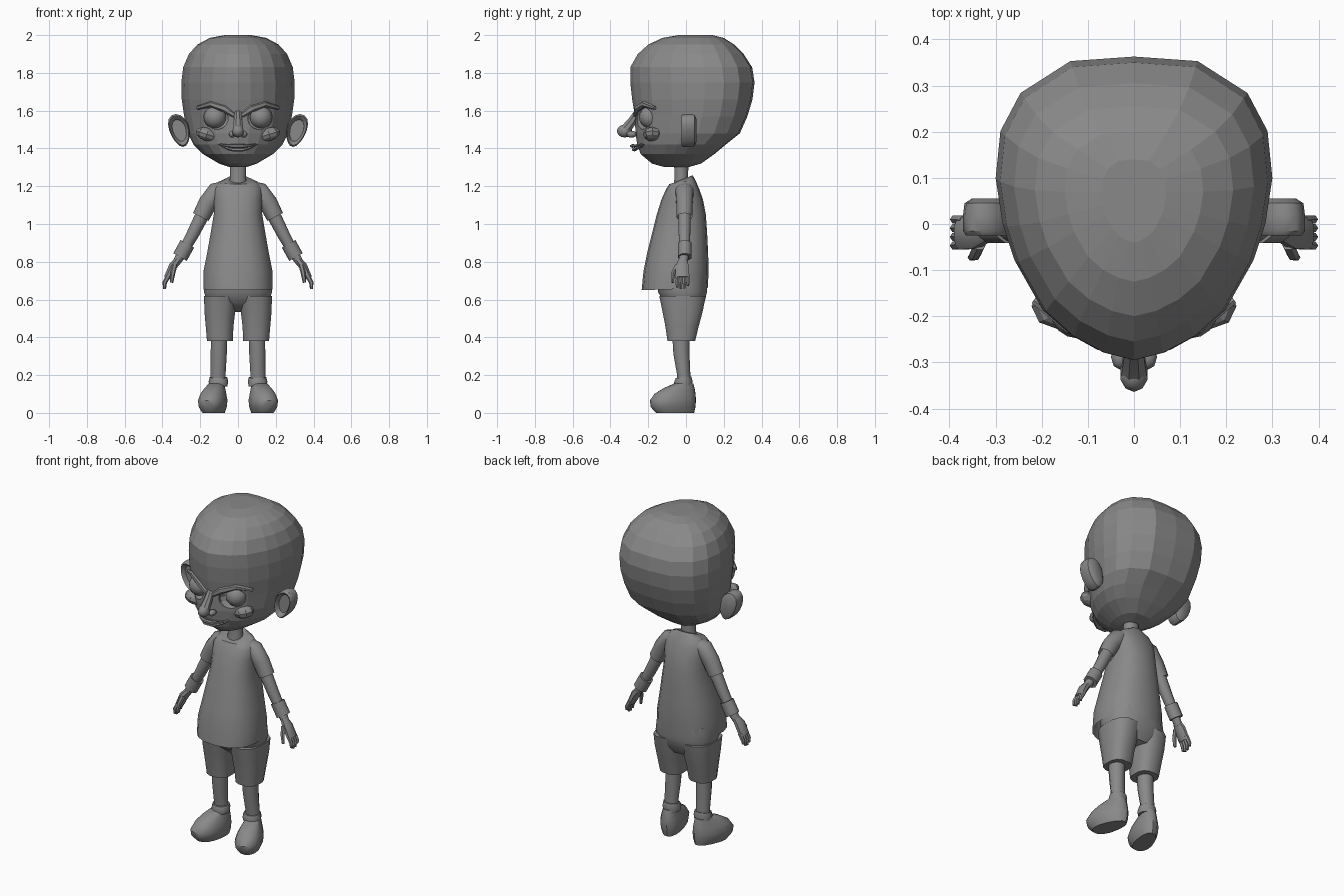
import bpy, bmesh, math
from mathutils import Vector, Matrix

if "Cube" in bpy.data.objects:
    bpy.data.objects.remove(bpy.data.objects["Cube"])

grey = bpy.data.materials.new("plain grey")
grey.diffuse_color = (0.25, 0.25, 0.25, 1)
grey.use_nodes = True
grey.node_tree.nodes["Principled BSDF"].inputs["Base Color"].default_value = grey.diffuse_color


def finish(name, bm, mirror=False, smooth=None):
    """Turn a bmesh into a named object, optionally mirrored in x and smoothed."""
    bmesh.ops.recalc_face_normals(bm, faces=bm.faces)
    me = bpy.data.meshes.new(name)
    bm.to_mesh(me)
    bm.free()
    ob = bpy.data.objects.new(name, me)
    bpy.context.collection.objects.link(ob)
    me.materials.append(grey)
    if mirror:
        ob.modifiers.new("mirror", 'MIRROR').use_mirror_merge = False
    if smooth:
        bpy.ops.object.select_all(action='DESELECT')
        ob.select_set(True)
        bpy.context.view_layer.objects.active = ob
        bpy.ops.object.shade_smooth_by_angle(angle=math.radians(smooth))
    return ob


def skin(bm, rings, cap_start=True, cap_end=True):
    """Bridge equal-sized rings of points with quads."""
    vs = [[bm.verts.new(p) for p in r] for r in rings]
    n = len(vs[0])
    for a, b in zip(vs, vs[1:]):
        for i in range(n):
            bm.faces.new((a[i], a[(i + 1) % n], b[(i + 1) % n], b[i]))
    if cap_start:
        bm.faces.new(vs[0])
    if cap_end:
        bm.faces.new(vs[-1])
    return bm


def oval_stack(rows, n=14, power=1.0, **caps):
    """Rows of (z, x_min, x_max, y_front, y_back, tilt) become stacked ovals."""
    rings = []
    for z, x0, x1, y0, y1, tilt in rows:
        ring = []
        for i in range(n):
            a = 2 * math.pi * (i + 0.5) / n
            c, s = math.cos(a), math.sin(a)
            c, s = (math.copysign(abs(t) ** power, t) for t in (c, s))
            dy = (y1 - y0) / 2 * s
            ring.append(((x0 + x1) / 2 + (x1 - x0) / 2 * c, (y0 + y1) / 2 + dy, z + tilt * dy))
        rings.append(ring)
    return skin(bmesh.new(), rings, **caps)


def tube(points, bm=None, n=8, **caps):
    """Points of (x, y, z, radius_along_y, radius_across) become a tube."""
    bm = bm or bmesh.new()
    ps = [Vector(p[:3]) for p in points]
    rings = []
    for i, p in enumerate(points):
        d = (ps[min(i + 1, len(ps) - 1)] - ps[max(i - 1, 0)]).normalized()
        u = Vector((0, 1, 0)) if abs(d.y) < 0.9 else Vector((1, 0, 0))
        u = (u - d * u.dot(d)).normalized()
        v = d.cross(u)
        rings.append([ps[i] + u * p[3] * math.cos(t) + v * p[4] * math.sin(t)
                      for t in (2 * math.pi * (k + 0.5) / n for k in range(n))])
    return skin(bm, rings, **caps)


def ball(centre, radii, bm=None, u=16, v=10, turn=0):
    bm = bm or bmesh.new()
    m = Matrix.Translation(centre) @ Matrix.Rotation(turn, 4, 'Y') @ Matrix.Diagonal((*radii, 1))
    bmesh.ops.create_uvsphere(bm, u_segments=u, v_segments=v, radius=1, matrix=m)
    return bm


# Head: egg-shaped outline, pointed at the face, scaled per height
outline = [(0, 0), (.22, .025), (.45, .08), (.66, .165), (.865, .33), (.95, .45),
           (1, .6), (.965, .755), (.82, .88), (.46, .985), (0, 1)]
outline += [(-x, y) for x, y in outline[-2:0:-1]]
rows = [(1.303, .05, -.12, .02), (1.32, .10, -.18, .08), (1.37, .185, -.24, .15),
        (1.42, .235, -.258, .21), (1.48, .265, -.268, .285), (1.57, .285, -.27, .325),
        (1.66, .298, -.285, .352), (1.75, .30, -.295, .363), (1.83, .29, -.295, .35),
        (1.90, .26, -.255, .305), (1.95, .215, -.20, .255), (1.985, .15, -.125, .20),
        (2.0, .07, -.04, .14)]
head = finish("head", skin(bmesh.new(), [[(x * w, f + (b - f) * y, z) for x, y in outline]
                                         for z, w, f, b in rows]))

# Eye sockets cut into the head, with eyeballs inside
cutter = finish("socket_cutter", ball((.125, -.235, 1.562), (.082, .06, .062), u=12, v=8, turn=-.15), True)
cutter.hide_render = True
cutter.display_type = 'WIRE'
cut = head.modifiers.new("sockets", 'BOOLEAN')
cut.operation, cut.object, cut.solver = 'DIFFERENCE', cutter, 'EXACT'
finish("eye", ball((.122, -.188, 1.565), (.06, .06, .06)), True, 60)

# Brow ridges and cheeks
finish("brow", tube([(.02, -.268, 1.575, .012, .012), (.07, -.26, 1.61, .016, .02),
                     (.14, -.225, 1.635, .014, .016), (.215, -.165, 1.615, .01, .01)], n=6), True)
finish("cheek", ball((.165, -.178, 1.475), (.06, .05, .035), u=8, v=6, turn=-.3), True)

# Nose: bridge, tip and nostrils
nose = tube([(0, -.255, 1.60, .015, .02), (0, -.285, 1.545, .025, .024), (0, -.32, 1.50, .03, .03)], n=8)
ball((0, -.325, 1.492), (.032, .04, .034), nose, 10, 7)
for s in (-1, 1):
    ball((s * .03, -.288, 1.475), (.02, .028, .018), nose, 8, 6)
finish("nose", nose, smooth=40)

# Lips
for name, dz, y in (("upper_lip", .012, -.288), ("lower_lip", -.012, -.278)):
    pts = [(x, y + 6.5 * x * x, 1.402 + dz * (1 - abs(x) / .11) + 2 * x * x,
            .016 - .1 * abs(x), .012 - .08 * abs(x)) for x in (-.105, -.06, -.025, .025, .06, .105)]
    finish(name, tube(pts, n=6))

# Ears: rounded slabs with a dished front
rings = []
for y, k in ((.055, .7), (.045, .95), (.02, 1), (-.015, 1), (-.025, .9), (-.015, .76), (.0, .66)):
    ring = []
    for i in range(16):
        a = 2 * math.pi * i / 16
        dz = .087 * k * math.sin(a)
        ring.append((.31 + .054 * k * math.cos(a) * (1 + 2 * dz) + .22 * dz, y, 1.495 + dz))
    rings.append(ring)
finish("ear", skin(bmesh.new(), rings), True, 40)

# Neck
finish("neck", oval_stack([(1.17, -.048, .048, -.075, .02, 0), (1.24, -.045, .045, -.062, .012, 0),
                           (1.35, -.045, .045, -.065, .015, 0)], 12), smooth=40)

# Shirt body, neckline dipping at the front, hem left open
finish("shirt", oval_stack([
    (.655, -.185, .185, -.235, .115, .03), (.75, -.185, .185, -.225, .12, 0),
    (.85, -.165, .165, -.205, .117, 0), (.95, -.147, .147, -.18, .112, 0),
    (1.05, -.13, .13, -.155, .105, 0), (1.13, -.13, .13, -.13, .09, 0),
    (1.185, -.13, .13, -.105, .07, 0), (1.222, -.105, .105, -.088, .05, .15),
    (1.235, -.06, .06, -.08, .035, .4)], 18, .85, cap_start=False), smooth=40)

# Short sleeves
finish("sleeve", tube([(.05, -.008, 1.19, .05, .042), (.115, -.008, 1.17, .05, .052),
                       (.16, -.008, 1.11, .045, .05), (.197, -.008, 1.037, .043, .046)],
                      n=10, cap_end=False), True, 40)

# Arms and wristbands
finish("arm", tube([(.15, -.008, 1.12, .03, .032), (.20, -.008, 1.025, .034, .036),
                    (.24, -.008, .945, .032, .033), (.29, -.008, .855, .028, .028),
                    (.33, -.015, .79, .024, .02)], n=10), True, 40)
finish("wristband", tube([(.268, -.006, .895, .037, .041), (.307, -.006, .825, .037, .041)], n=10), True, 40)

# Hands: palm, four fingers and a thumb
hand = tube([(.318, -.015, .81, .024, .02), (.345, -.02, .775, .037, .024),
             (.375, -.02, .715, .038, .019)], n=8)
for y, drop in ((-.047, .01), (-.028, 0), (-.009, .003), (.01, .018)):
    tube([(.366, y * .9, .73, .011, .014), (.388, y, .69, .01, .012),
          (.389, y, .655 + drop, .007, .008)], hand, 6)
tube([(.335, -.045, .78, .014, .014), (.345, -.068, .74, .012, .013),
      (.352, -.072, .69, .008, .009)], hand, 6)
finish("hand", hand, True, 40)

# Shorts: seat joining two wide legs
finish("shorts_seat", oval_stack([
    (.535, -.10, .10, -.06, .07, 0), (.585, -.165, .165, -.12, .10, 0),
    (.64, -.183, .183, -.15, .113, 0), (.72, -.175, .175, -.16, .11, 0)], 16, .8), smooth=50)
finish("shorts_leg", oval_stack([
    (.38, .026, .166, -.10, .05, 0), (.46, .022, .173, -.112, .07, 0),
    (.54, .012, .18, -.128, .092, 0), (.62, .004, .182, -.145, .108, 0)], 12, .75), True, 50)

# Legs and ankle cuffs
finish("leg", oval_stack([(.14, .062, .148, -.045, .025, 0), (.21, .064, .146, -.05, .024, 0),
                          (.31, .058, .146, -.068, .02, 0), (.42, .055, .145, -.075, .02, 0)], 12), True, 40)
finish("ankle_cuff", oval_stack([(.14, .055, .155, -.062, .033, 0), (.165, .05, .157, -.065, .036, .1),
                                 (.188, .056, .152, -.056, .03, .1)], 12), True, 40)

# Shoes: low heel, bulging toe, turned outwards
shoe = oval_stack([
    (0, -.055, .055, -.165, .045, 0), (.03, -.07, .07, -.195, .052, 0),
    (.065, -.075, .075, -.20, .055, 0), (.10, -.066, .066, -.175, .053, 0),
    (.13, -.055, .055, -.125, .048, 0), (.155, -.046, .046, -.065, .04, 0)], 14, .85)
for v in shoe.verts:  # narrow the heel
    v.co.x *= 1 - .22 * max(0, min(1, (v.co.y + .1) / .14))
bmesh.ops.transform(shoe, verts=shoe.verts,
                    matrix=Matrix.Translation((.108, 0, 0)) @ Matrix.Rotation(math.radians(17), 4, 'Z'))
finish("shoe", shoe, True, 40)
